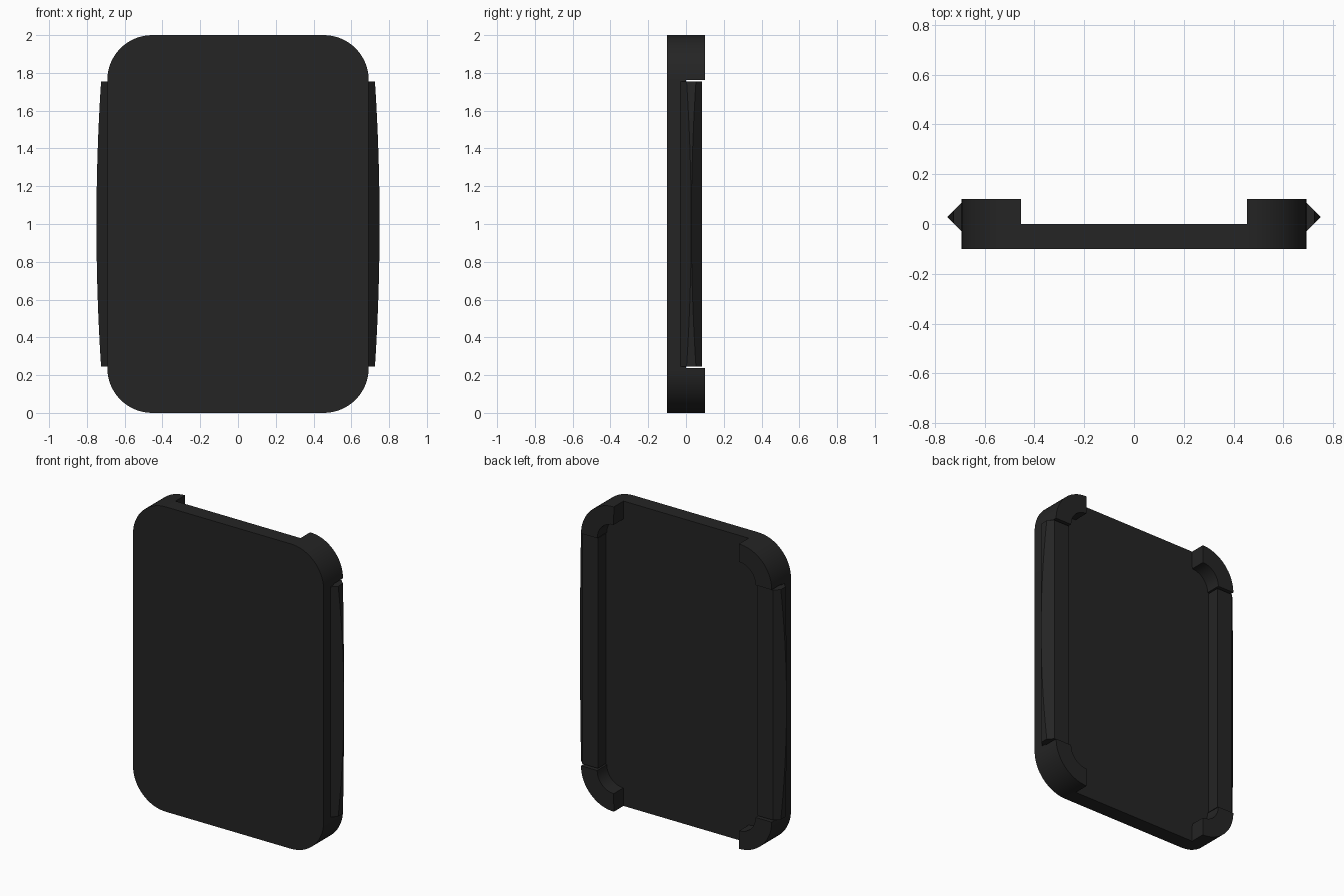
import bpy, bmesh, math

if "Cube" in bpy.data.objects:
    bpy.data.objects.remove(bpy.data.objects["Cube"])

W, H, R = 0.692, 1.0, 0.238       # half width, half height, corner radius
BLOCK_X, BITE = 0.455, 0.12       # inner edge of corner blocks, radius of their notch
RAIL_X, RAIL_H = 0.58, 0.755      # inner edge and half length of side rails

black = bpy.data.materials.new("matte_black")
black.diffuse_color = (0.018, 0.018, 0.018, 1)
black.use_nodes = True
black.node_tree.nodes["Principled BSDF"].inputs["Base Color"].default_value = black.diffuse_color


def arc(cx, cz, r, a0, a1, n):
    return [(cx + r * math.cos(math.radians(a0 + (a1 - a0) * i / n)),
             cz + r * math.sin(math.radians(a0 + (a1 - a0) * i / n)))
            for i in range(n + 1)]


def finish(name, bm):
    bmesh.ops.recalc_face_normals(bm, faces=bm.faces)
    mesh = bpy.data.meshes.new(name)
    bm.to_mesh(mesh)
    bm.free()
    mesh.materials.append(black)
    ob = bpy.data.objects.new(name, mesh)
    bpy.context.collection.objects.link(ob)
    ob.location.z = H
    bpy.ops.object.select_all(action='DESELECT')
    bpy.context.view_layer.objects.active = ob
    ob.select_set(True)
    bpy.ops.object.shade_smooth_by_angle(angle=math.radians(30))
    return ob


def loft(name, rings):
    """Skin a list of equal-length closed rings and cap both ends."""
    bm = bmesh.new()
    loops = [[bm.verts.new(p) for p in ring] for ring in rings]
    n = len(loops[0])
    for a, b in zip(loops, loops[1:]):
        for i in range(n):
            j = (i + 1) % n
            bm.faces.new((a[i], a[j], b[j], b[i]))
    bm.faces.new(loops[0])
    bm.faces.new(loops[-1])
    return finish(name, bm)


def slab(name, outline, y0, y1):
    return loft(name, [[(x, y, z) for x, z in outline] for y in (y0, y1)])


# Rounded back plate
outline = []
for i, (sx, sz) in enumerate([(1, 1), (-1, 1), (-1, -1), (1, -1)]):
    outline += arc(sx * (W - R), sz * (H - R), R, 90 * i, 90 * i + 90, 16)
slab("plate", outline, -0.1, 0.0)

# Corner blocks with a concave inner notch
corner = arc(W - R, H - R, R, 0, 90, 16)
if corner[-1][0] > BLOCK_X:
    corner.append((BLOCK_X, H))
corner += arc(BLOCK_X, H - R, BITE, 90, 0, 8)
for sx, side in ((1, "right"), (-1, "left")):
    for sz, level in ((1, "upper"), (-1, "lower")):
        slab(f"{level}_{side}_corner_block",
             [(sx * x, sz * z) for x, z in corner], 0.0, 0.1)

# Side rails, and wedge-shaped grips trimmed by a long shallow arc
TIP, MID, LO, HI = 0.75, 0.028, -0.03, 0.085
for sx, side in ((1, "right"), (-1, "left")):
    slab(f"{side}_rail",
         [(sx * x, z) for x, z in ((RAIL_X, -RAIL_H), (W, -RAIL_H),
                                   (W, RAIL_H), (RAIL_X, RAIL_H))], 0.0, HI)
    rings = []
    for i in range(25):
        t = i / 12 - 1
        cut = 0.0005 + 0.0245 * t * t
        f = cut / (TIP - W)
        x, z = sx * (TIP - cut), t * RAIL_H
        rings.append([(sx * W, LO, z), (x, MID + (LO - MID) * f, z),
                      (x, MID + (HI - MID) * f, z), (sx * W, HI, z)])
    loft(f"{side}_grip", rings)
